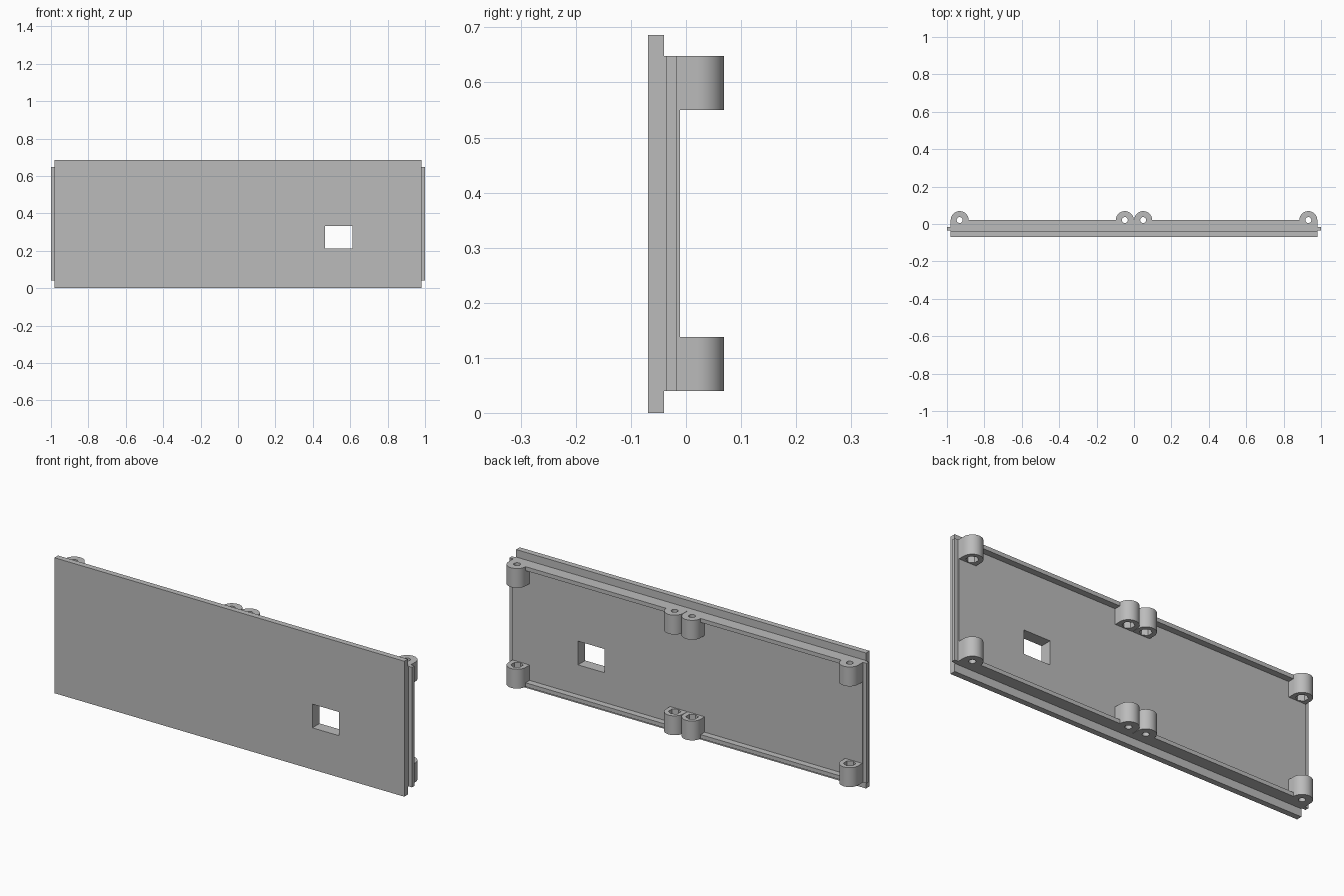
import bpy
import bmesh
import math
from mathutils import Matrix, Vector

old = bpy.data.objects.get("Cube")
if old:
    bpy.data.objects.remove(old, do_unlink=True)

grey = bpy.data.materials.new("plain grey")
grey.use_nodes = True
grey.diffuse_color = (0.5, 0.5, 0.5, 1)
grey.node_tree.nodes["Principled BSDF"].inputs["Base Color"].default_value = (0.5, 0.5, 0.5, 1)

BACK = -0.011            # rear face of the panel
LOW, HIGH = 0.04, 0.648  # height range of the inner panel
HOLE_Y = 0.021           # screw line
BOSS_R = 0.048
BOSS_H = 0.098


def finish(name, bm):
    bmesh.ops.recalc_face_normals(bm, faces=bm.faces)
    mesh = bpy.data.meshes.new(name)
    bm.to_mesh(mesh)
    bm.free()
    mesh.materials.append(grey)
    obj = bpy.data.objects.new(name, mesh)
    bpy.context.collection.objects.link(obj)
    return obj


def box(name, x, y, z):
    bm = bmesh.new()
    size = [b - a for a, b in (x, y, z)]
    mid = [(a + b) / 2 for a, b in (x, y, z)]
    bmesh.ops.create_cube(bm, size=1, matrix=Matrix.Translation(mid) @ Matrix.Diagonal((*size, 1)))
    return finish(name, bm)


def rod(name, x, z0, z1, radius, sides):
    bm = bmesh.new()
    bmesh.ops.create_cone(bm, cap_ends=True, segments=sides, radius1=radius, radius2=radius,
                          depth=z1 - z0, matrix=Matrix.Translation((x, HOLE_Y, (z0 + z1) / 2)))
    return finish(name, bm)


def activate(obj):
    bpy.ops.object.select_all(action='DESELECT')
    obj.select_set(True)
    bpy.context.view_layer.objects.active = obj


def cut(obj, cutter):
    cutter.hide_render = True
    mod = obj.modifiers.new("cut", 'BOOLEAN')
    mod.operation = 'DIFFERENCE'
    mod.solver = 'EXACT'
    mod.object = cutter
    activate(obj)
    bpy.ops.object.modifier_apply(modifier=mod.name)
    bpy.data.objects.remove(cutter, do_unlink=True)


def boss(name, x, z0, top):
    # D-shaped profile extruded upwards
    bm = bmesh.new()
    pts = [(x - BOSS_R, BACK), (x + BOSS_R, BACK)]
    for i in range(25):
        a = math.pi * i / 24
        pts.append((x + BOSS_R * math.cos(a), HOLE_Y + BOSS_R * math.sin(a)))
    face = bm.faces.new([bm.verts.new((px, py, z0)) for px, py in pts])
    ext = bmesh.ops.extrude_face_region(bm, geom=[face])
    verts = [v for v in ext["geom"] if isinstance(v, bmesh.types.BMVert)]
    bmesh.ops.translate(bm, verts=verts, vec=Vector((0, 0, BOSS_H)))
    obj = finish(name, bm)
    # Narrow screw hole, with a nut pocket on the inward side
    z1 = z0 + BOSS_H
    cut(obj, rod("screw_cutter", x, z0 - 0.02, z1 + 0.02, 0.016, 24))
    pocket = (z0 - 0.02, z0 + 0.05) if top else (z1 - 0.05, z1 + 0.02)
    cut(obj, rod("nut_cutter", x, *pocket, 0.029, 6))
    activate(obj)
    bpy.ops.object.shade_smooth_by_angle(angle=math.radians(30))


# Front plate and smaller panel behind it, both with the window opening
plate = box("front_plate", (-0.98, 0.98), (-0.069, -0.04), (0, 0.686))
panel = box("inner_panel", (-0.98, 0.98), (-0.04, BACK), (LOW, HIGH))
for part in (plate, panel):
    cut(part, box("window_cutter", (0.465, 0.613), (-0.1, 0.1), (0.211, 0.331)))

# Side tongues
for side, s in (("left", 1), ("right", -1)):
    box(side + "_tongue", sorted((s * 0.98, s)), (-0.036, -0.0165), (LOW, HIGH))

# Screw bosses and the rails that run between them
for level, z0, rail in (("lower", LOW, (LOW, LOW + 0.02)),
                        ("upper", HIGH - BOSS_H, (HIGH - 0.02, HIGH))):
    for side, s in (("left", 1), ("right", -1)):
        for place, x in (("outer", 0.932), ("inner", 0.049)):
            boss(f"{level}_{side}_{place}_boss", s * x, z0, level == "upper")
        ends = sorted((s * (0.049 + BOSS_R), s * (0.932 - BOSS_R)))
        box(f"{level}_{side}_rail", ends, (BACK, HOLE_Y), rail)
